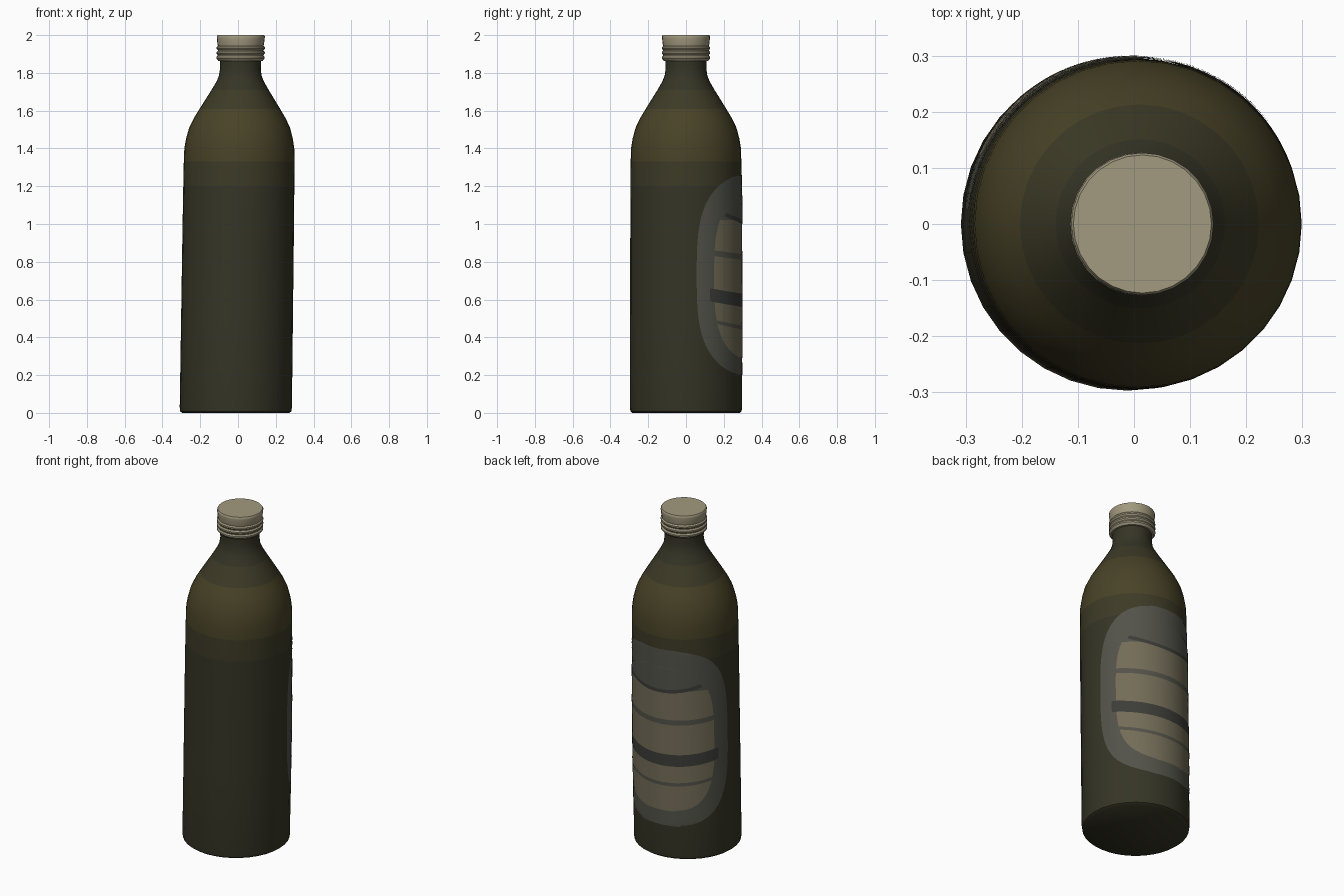
import bpy, bmesh, math

if "Cube" in bpy.data.objects:
    bpy.data.objects.remove(bpy.data.objects["Cube"])

def material(name, rgb):
    m = bpy.data.materials.new(name)
    m.diffuse_color = (*rgb, 1)
    m.use_nodes = True
    m.node_tree.nodes["Principled BSDF"].inputs["Base Color"].default_value = m.diffuse_color
    return m

glass = material("dark_glass", (0.036, 0.035, 0.019))
glass_mid = material("mid_glass", (0.046, 0.042, 0.019))
glass_amber = material("amber_glass", (0.065, 0.055, 0.02))
cap_mat = material("cap_cream", (0.36, 0.32, 0.21))
border_mat = material("label_grey", (0.085, 0.085, 0.068))
panel_mat = material("label_beige", (0.17, 0.15, 0.095))
band_mat = material("label_dark", (0.045, 0.045, 0.04))

def lean(z):
    # the bottle tilts very slightly towards +x
    return -0.012 + 0.0135 * z

def finish(name, bm, mats, angle=40):
    me = bpy.data.meshes.new(name)
    bm.to_mesh(me)
    bm.free()
    for m in mats:
        me.materials.append(m)
    me.shade_smooth()
    me.set_sharp_from_angle(angle=math.radians(angle))
    ob = bpy.data.objects.new(name, me)
    bpy.context.collection.objects.link(ob)
    return ob

def lathe(name, profile, sides, mats, pick=lambda z: 0):
    # revolve (radius, z) points, closing both ends with a flat face
    bm = bmesh.new()
    rings = []
    for r, z in profile:
        rings.append([bm.verts.new((lean(z) + r * math.cos(2 * math.pi * i / sides),
                                    r * math.sin(2 * math.pi * i / sides), z))
                      for i in range(sides)])
    for (a, b), (p, q) in zip(zip(rings, rings[1:]), zip(profile, profile[1:])):
        for i in range(sides):
            j = (i + 1) % sides
            f = bm.faces.new((a[i], a[j], b[j], b[i]))
            f.material_index = pick((p[1] + q[1]) / 2)
    bm.faces.new(rings[0][::-1])
    bm.faces.new(rings[-1])
    return finish(name, bm, mats)

# Glass body: straight wall, rounded shoulder, short neck
body = [(0.284, 0), (0.294, 0.008), (0.297, 0.03), (0.296, 0.5), (0.295, 1.0),
        (0.294, 1.2), (0.293, 1.33), (0.291, 1.4), (0.283, 1.45), (0.267, 1.51),
        (0.243, 1.56), (0.213, 1.61), (0.182, 1.66), (0.151, 1.71),
        (0.125, 1.755), (0.113, 1.785), (0.108, 1.82), (0.109, 1.85), (0.109, 1.88)]

def tint(z):
    if 1.33 < z < 1.6:
        return 2
    return 1 if 1.2 < z < 1.7 else 0

lathe("bottle_body", body, 36, [glass, glass_mid, glass_amber], tint)

# Screw cap with three rolled ridges
cap = [(0.104, 1.862), (0.118, 1.864)]
for k in range(3):
    z = 1.868 + 0.026 * k
    cap += [(0.121, z), (0.128, z + 0.008), (0.128, z + 0.016), (0.121, z + 0.023)]
cap += [(0.123, 1.95), (0.127, 1.985), (0.127, 1.994), (0.123, 2.0)]
lathe("screw_cap", cap, 28, [cap_mat])

def patch(name, mat, lift, z_mid, half_h, half_deg, z_lo=-9, z_hi=9, power=3.2, sag=0.0):
    # rounded patch wrapped on the back wall, optionally clipped to a height range
    bm = bmesh.new()
    rows, cols = 28, 30
    lo, hi = max(z_lo, z_mid - half_h), min(z_hi, z_mid + half_h)
    grid = []
    for i in range(rows + 1):
        # rows bunch up near both ends so the rounding stays smooth
        z = (lo + hi) / 2 - (hi - lo) / 2 * math.cos(math.pi * i / rows)
        t = min(1, abs(z - z_mid) / half_h)
        w = half_deg * max(0.02, (1 - t ** power)) ** (1 / power)
        row = []
        for j in range(cols + 1):
            s = 2 * j / cols - 1
            a = math.radians(93 + w * s)
            zz = z - sag * (1 - s * s)
            r = 0.297 - 0.0025 * zz + lift
            row.append(bm.verts.new((lean(zz) + r * math.cos(a), r * math.sin(a), zz)))
        grid.append(row)
    for a, b in zip(grid, grid[1:]):
        for j in range(cols):
            bm.faces.new((a[j], a[j + 1], b[j + 1], b[j])).normal_flip()
    bmesh.ops.recalc_face_normals(bm, faces=bm.faces)
    bm.faces.ensure_lookup_table()
    f = bm.faces[len(bm.faces) // 2]
    if f.normal.dot(f.calc_center_median() * 1) < 0:
        bmesh.ops.reverse_faces(bm, faces=bm.faces)
    return finish(name, bm, [mat])

# Label: grey border, beige panel, plain dark bands across it
patch("label_border", border_mat, 0.0015, 0.73, 0.53, 82)
patch("label_panel", panel_mat, 0.003, 0.72, 0.43, 63)
patch("label_banner", band_mat, 0.0045, 0.72, 0.43, 68, 0.59, 0.66, sag=0.03)
patch("label_stripe_upper", border_mat, 0.0045, 0.72, 0.43, 63, 0.83, 0.86, sag=0.02)
patch("label_stripe_lower", border_mat, 0.0045, 0.72, 0.43, 63, 0.47, 0.49, sag=0.03)
patch("label_drape", border_mat, 0.0045, 0.72, 0.43, 63, 1.02, 1.15)
patch("label_drape_fold", band_mat, 0.0055, 0.72, 0.43, 58, 1.04, 1.06, sag=0.04)
